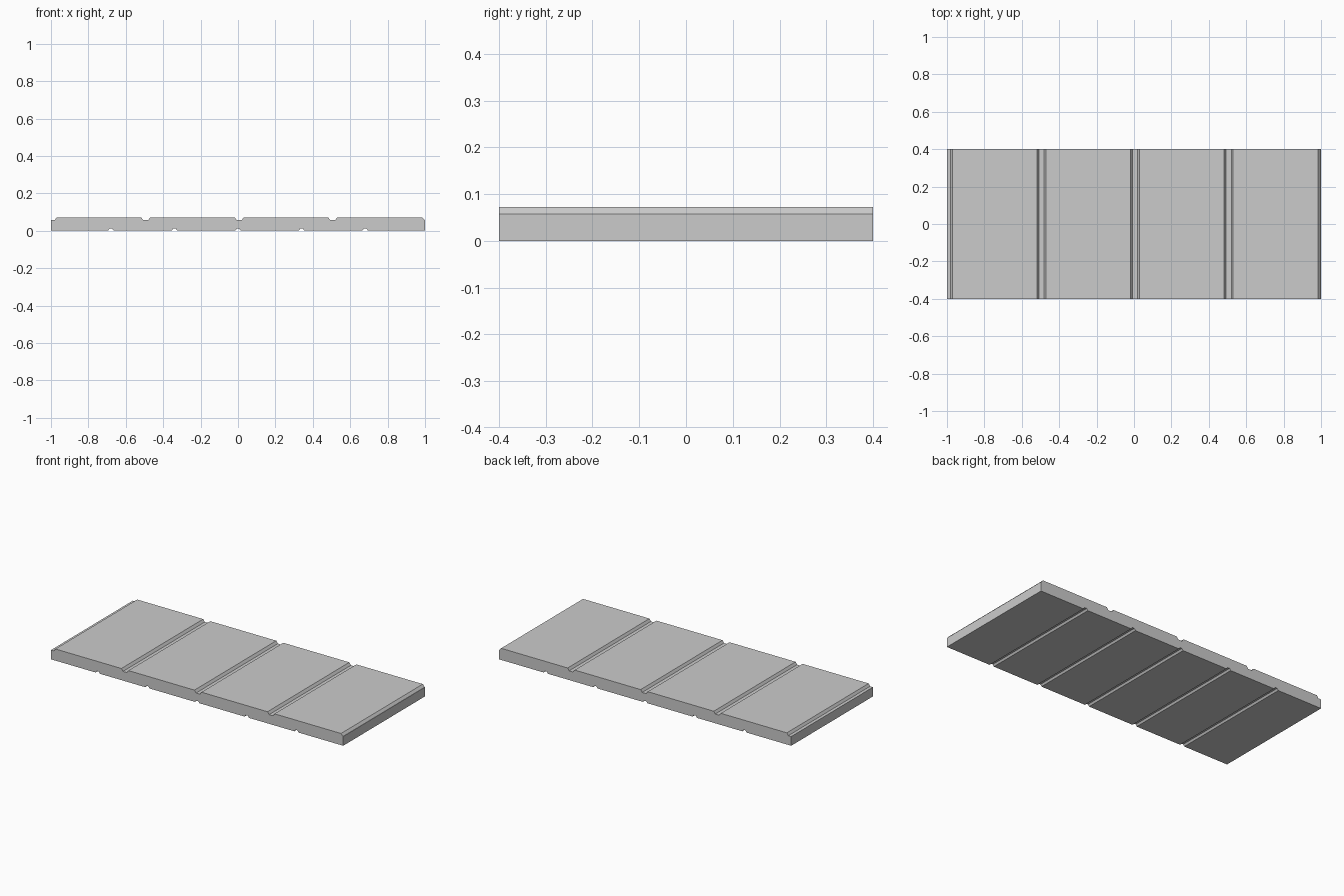
import bpy, bmesh

if "Cube" in bpy.data.objects:
    bpy.data.objects.remove(bpy.data.objects["Cube"])

TOP, FLOOR, DEPTH = 0.072, 0.057, 0.4

# Upper outline: four raised panels separated by sloped grooves
profile = []
for i in range(4):
    x = -1 + 0.5 * i
    profile += [(x, FLOOR), (x + 0.02, FLOOR), (x + 0.03, TOP),
                (x + 0.482, TOP), (x + 0.493, FLOOR)]
profile[-1] = (0.998, FLOOR)
profile[-2] = (0.985, TOP)
profile.append((1, FLOOR))

# Underside outline: five small relief grooves
profile.append((1, 0))
for i in range(2, -3, -1):
    x = 0.34 * i
    profile += [(x + 0.015, 0), (x + 0.007, 0.011), (x - 0.007, 0.011), (x - 0.015, 0)]
profile.append((-1, 0))

# Extrude the outline across the slab depth
bm = bmesh.new()
face = bm.faces.new([bm.verts.new((x, -DEPTH, z)) for x, z in profile])
ext = bmesh.ops.extrude_face_region(bm, geom=[face])
verts = [g for g in ext["geom"] if isinstance(g, bmesh.types.BMVert)]
bmesh.ops.translate(bm, verts=verts, vec=(0, 2 * DEPTH, 0))
bmesh.ops.recalc_face_normals(bm, faces=bm.faces)
mesh = bpy.data.meshes.new("grooved_slab")
bm.to_mesh(mesh)
bm.free()
slab = bpy.data.objects.new("grooved_slab", mesh)
bpy.context.collection.objects.link(slab)
